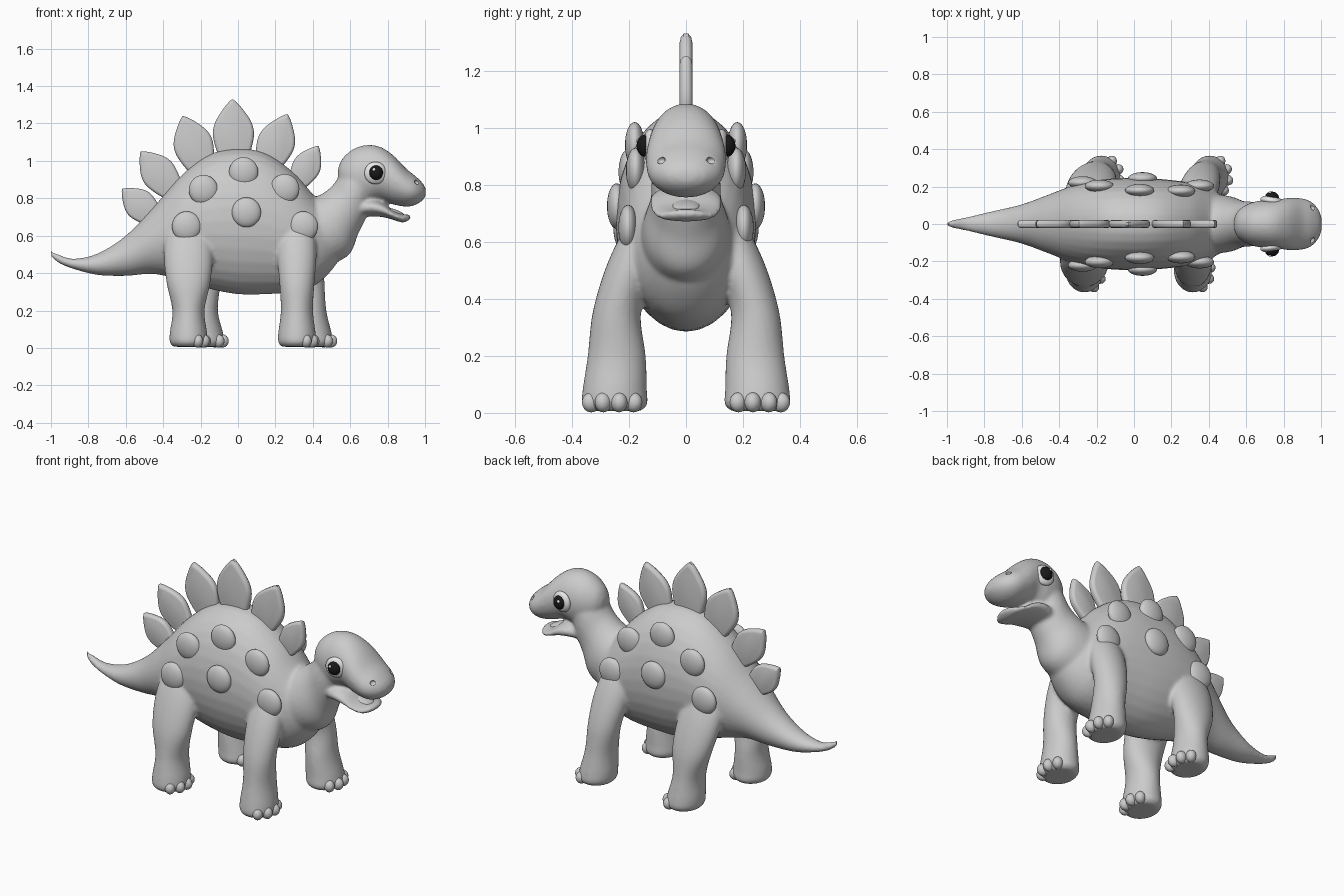
import bpy, bmesh, math
from mathutils import Vector, Matrix
from mathutils.bvhtree import BVHTree

if "Cube" in bpy.data.objects:
    bpy.data.objects.remove(bpy.data.objects["Cube"])

X, Y, Z = Vector((1, 0, 0)), Vector((0, 1, 0)), Vector((0, 0, 1))


def material(name, value):
    mat = bpy.data.materials.new(name)
    mat.use_nodes = True
    color = (value, value, value, 1)
    mat.diffuse_color = color
    mat.node_tree.nodes["Principled BSDF"].inputs["Base Color"].default_value = color
    return mat


SKIN = material("skin grey", 0.6)
WHITE = material("eye white", 0.8)
BLACK = material("pupil black", 0.01)


def make_object(name, bm, mat, angle=None):
    bmesh.ops.recalc_face_normals(bm, faces=bm.faces)
    mesh = bpy.data.meshes.new(name)
    bm.to_mesh(mesh)
    bm.free()
    mesh.materials.append(mat)
    obj = bpy.data.objects.new(name, mesh)
    bpy.context.collection.objects.link(obj)
    mesh.shade_smooth()
    if angle:
        mesh.set_sharp_from_angle(angle=math.radians(angle))
    return obj


def ellipsoid(bm, centre, radii, rotation=Matrix()):
    matrix = Matrix.Translation(centre) @ rotation.to_4x4() @ Matrix.Diagonal((*radii, 1))
    bmesh.ops.create_uvsphere(bm, u_segments=28, v_segments=16, radius=1, matrix=matrix)


def spline(rows, steps=5):
    """Smoothly interpolate rows of numbers."""
    rows = [Vector(r) for r in rows]
    result = []
    for i in range(len(rows) - 1):
        a, b, c, d = (rows[min(max(i + k, 0), len(rows) - 1)] for k in (-1, 0, 1, 2))
        for s in range(steps):
            t = s / steps
            result.append(0.5 * (2 * b + (c - a) * t + (2 * a - 5 * b + 4 * c - d) * t**2
                                 + (3 * b - a - 3 * c + d) * t**3))
    return result + [rows[-1]]


def loft(bm, rows, u, v):
    """Skin elliptical rings; each row is x, y, z, radius along u, radius along v."""
    rings = []
    for x, y, z, ru, rv in spline(rows):
        angles = [math.tau * k / 32 for k in range(32)]
        rings.append([bm.verts.new(Vector((x, y, z)) + u * ru * math.cos(a) + v * rv * math.sin(a))
                      for a in angles])
    for a, b in zip(rings, rings[1:]):
        for k in range(32):
            n = (k + 1) % 32
            bm.faces.new((a[k], a[n], b[n], b[k]))
    bm.faces.new(rings[0][::-1])
    bm.faces.new(rings[-1])


def side_loft(bm, rows):
    """Rows along the spine: x, top, bottom, half width."""
    loft(bm, [(x, 0, (t + b) / 2, w, (t - b) / 2) for x, t, b, w in rows], Y, Z)


# Torso and tail
skin = bmesh.new()
side_loft(skin, [
    (-1, .52, .49, .01), (-.96, .5, .455, .024), (-.88, .477, .422, .04), (-.75, .505, .39, .07),
    (-.6, .6, .385, .105), (-.45, .755, .395, .16), (-.3, .925, .36, .215), (-.15, 1.035, .315, .24),
    (0, 1.065, .287, .247), (.15, 1.04, .287, .24), (.3, .935, .3, .22), (.42, .8, .34, .18),
    (.52, .72, .44, .11), (.57, .62, .55, .03)])
torso_tree = BVHTree.FromBMesh(skin)

# Neck
loft(skin, [(.35, 0, .6, .17, .2), (.5, 0, .65, .15, .18), (.57, 0, .735, .125, .145),
            (.62, 0, .82, .12, .135), (.66, 0, .9, .11, .11)], Y, Vector((.5, 0, -.866)))

# Head with snout, then lower jaw
side_loft(skin, [
    (.535, .96, .9, .03), (.56, 1.015, .83, .075), (.62, 1.065, .78, .112), (.69, 1.085, .77, .127),
    (.76, 1.075, .79, .13), (.83, 1.03, .767, .14), (.9, .958, .755, .137), (.95, .918, .765, .118),
    (.988, .88, .79, .075), (1.004, .85, .815, .03)])
side_loft(skin, [
    (.62, .78, .7, .09), (.7, .8, .703, .12), (.77, .78, .7, .128), (.83, .735, .685, .122),
    (.88, .715, .67, .1), (.912, .714, .682, .06), (.923, .705, .692, .025)])

# Legs and toes, with one side a step ahead
LEG = [(.006, .08, .25, .09), (.03, .1, .25, .115), (.08, .1, .25, .113), (.2, .086, .243, .102),
       (.35, .094, .243, .085), (.5, .105, .2, .085), (.62, .09, .16, .07), (.72, .03, .13, .03)]
for place, foot_x, thigh in (("front", .315, 1), ("hind", -.265, 1.25)):
    for side, word, step in ((-1, "right", 0), (1, "left", .095)):
        rows = []
        for z, rx, y, ry in LEG:
            grow = thigh if z > .3 else 1
            rows.append((foot_x + step * (1 - z / .8), side * y, z, rx * grow, ry))
        loft(skin, rows, X, Y)
        toes = bmesh.new()
        for k in range(4):
            a = math.radians(-42 + 33 * k)
            spot = (foot_x + step + .088 * math.cos(a), side * (.25 + .098 * math.sin(a)), .037)
            ellipsoid(toes, spot, (.034, .029, .035), Matrix.Rotation(side * a, 3, "Z"))
        make_object(f"{place}_{word}_toes", toes, SKIN)

# Merge the overlapping forms into one soft skin
body = make_object("body", skin, SKIN)
remesh = body.modifiers.new("merge", "REMESH")
remesh.mode = "VOXEL"
remesh.voxel_size = .01
remesh.use_smooth_shade = True
soften = body.modifiers.new("soften", "SMOOTH")
soften.factor = .5
soften.iterations = 7

# Nostril hollows
cutter = bmesh.new()
for side in (-1, 1):
    ellipsoid(cutter, (.955, side * .087, .885), (.016, .016, .013))
nostrils = make_object("nostril_cutter", cutter, SKIN)
nostrils.hide_render = True
nostrils.display_type = "WIRE"
hollow = body.modifiers.new("nostrils", "BOOLEAN")
hollow.operation = "DIFFERENCE"
hollow.object = nostrils

# Tongue
tongue = bmesh.new()
ellipsoid(tongue, (.83, 0, .725), (.065, .05, .018), Matrix.Rotation(.3, 3, "Y"))
make_object("tongue", tongue, SKIN)

# Back plates: rounded leaf outlines with softened rims
LEAF = [(0, .3), (.2, .42), (.45, .5), (.65, .43), (.85, .23), (.96, .08), (1, 0)]


def back_plate(name, base, tip, width):
    base, tip = Vector((base[0], 0, base[1])), Vector((tip[0], 0, tip[1]))
    along = tip - base
    across = along.normalized().cross(Y) * width
    half = spline(LEAF, 4)
    outline = [(t, w) for t, w in half] + [(t, -w) for t, w in reversed(half[:-1])]
    bm = bmesh.new()
    rings = []
    for y, scale in ((-.022, .84), (-.018, .94), (-.008, 1), (.008, 1), (.018, .94), (.022, .84)):
        rings.append([bm.verts.new(base + along * (.45 + (t - .45) * scale) + across * w * scale + Y * y)
                      for t, w in outline])
    n = len(outline)
    for a, b in zip(rings, rings[1:]):
        for k in range(n):
            bm.faces.new((a[k], a[(k + 1) % n], b[(k + 1) % n], b[k]))
    bm.faces.new(rings[0])
    bm.faces.new(rings[-1])
    make_object(name, bm, SKIN, 40)


PLATES = [((-.44, .69), (-.62, .85), .165), ((-.34, .83), (-.52, 1.05), .185),
          ((-.19, .95), (-.295, 1.24), .21), ((-.02, .99), (-.03, 1.33), .22),
          ((.15, .96), (.265, 1.25), .2), ((.31, .87), (.43, 1.08), .15)]
for i, plate in enumerate(PLATES):
    back_plate(f"back_plate_{i + 1}", *plate)

# Round bumps laid on both flanks
BUMPS = [(.03, .94), (-.185, .845), (.25, .85), (.045, .725), (-.275, .65), (.35, .65)]
for side, word in ((-1, "right"), (1, "left")):
    bumps = bmesh.new()
    for x, z in BUMPS:
        hit, normal, _, _ = torso_tree.ray_cast(Vector((x, side, z)), -side * Y)
        normal = normal if normal.y * side > 0 else -normal
        facing = (normal + side * .6 * Y).normalized()
        ellipsoid(bumps, hit, (.078, .08, .034), facing.to_track_quat("Z", "Y").to_matrix())
    make_object(f"{word}_flank_bumps", bumps, SKIN)

# Eyes: white, pupil and glint
for side, word in ((-1, "right"), (1, "left")):
    turn = Matrix.Rotation(-side * .15, 3, "Z")
    for part, spot, radii, mat in (
            ("eye_white", (.735, .125, .935), (.06, .026, .06), WHITE),
            ("pupil", (.738, .143, .937), (.037, .03, .039), BLACK),
            ("eye_glint", (.728, .167, .953), (.009, .007, .009), WHITE)):
        bm = bmesh.new()
        ellipsoid(bm, (spot[0], side * spot[1], spot[2]), radii, turn)
        make_object(f"{word}_{part}", bm, mat)
